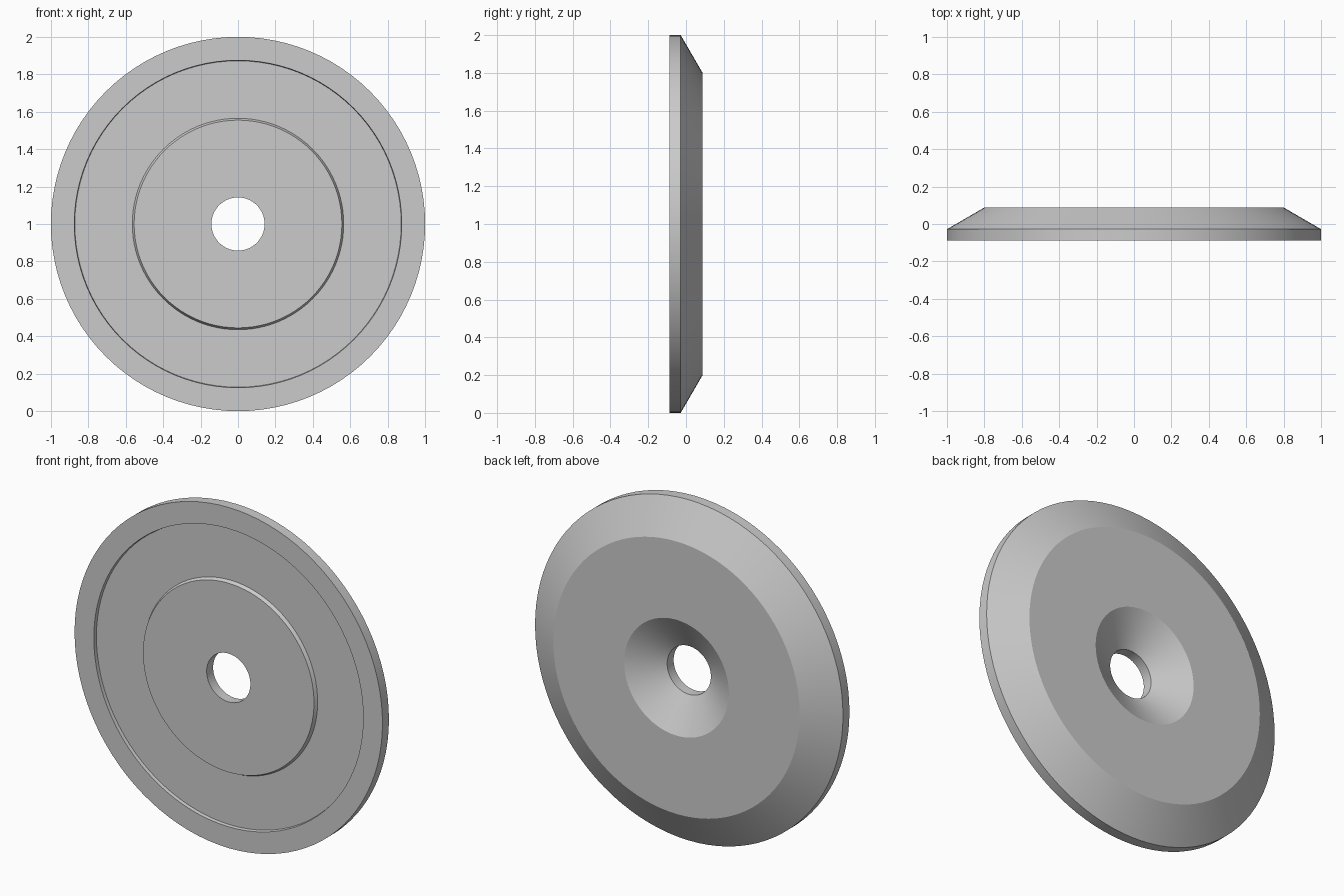
import bpy
import bmesh
import math

cube = bpy.data.objects.get("Cube")
if cube:
    bpy.data.objects.remove(cube, do_unlink=True)

SEGMENTS = 96
FRONT, BACK = -0.088, 0.088
EDGE = -0.028            # depth where the straight rim and hole end
GROOVE = FRONT + 0.02    # floor of the shallow front ring

# Closed cross-section: (radius, depth)
profile = [
    (0.142, FRONT),   # hole at the front
    (0.555, FRONT),   # central boss
    (0.565, GROOVE),  # tapered step into the ring
    (0.872, GROOVE),
    (0.875, FRONT),   # outer lip
    (1.0, FRONT),
    (1.0, EDGE),      # straight rim
    (0.8, BACK),      # bevelled back
    (0.34, BACK),
    (0.142, EDGE),    # countersink
]

# Material
grey = bpy.data.materials.new("plain_grey")
grey.use_nodes = True
colour = (0.6, 0.6, 0.6, 1)
grey.diffuse_color = colour
grey.node_tree.nodes["Principled BSDF"].inputs["Base Color"].default_value = colour

# Revolve the cross-section around the front-to-back axis
bm = bmesh.new()
rings = []
for i in range(SEGMENTS):
    a = 2 * math.pi * i / SEGMENTS
    rings.append([bm.verts.new((r * math.cos(a), y, 1 + r * math.sin(a)))
                  for r, y in profile])
for i, ring in enumerate(rings):
    following = rings[(i + 1) % SEGMENTS]
    for j in range(len(profile)):
        k = (j + 1) % len(profile)
        bm.faces.new((ring[j], ring[k], following[k], following[j]))
bmesh.ops.recalc_face_normals(bm, faces=bm.faces)

mesh = bpy.data.meshes.new("countersunk_disc")
bm.to_mesh(mesh)
bm.free()
mesh.materials.append(grey)
disc = bpy.data.objects.new("countersunk_disc", mesh)
bpy.context.collection.objects.link(disc)

# Smooth the round surfaces, keep the profile corners sharp
bpy.ops.object.select_all(action="DESELECT")
disc.select_set(True)
bpy.context.view_layer.objects.active = disc
bpy.ops.object.shade_smooth_by_angle(angle=math.radians(20))
